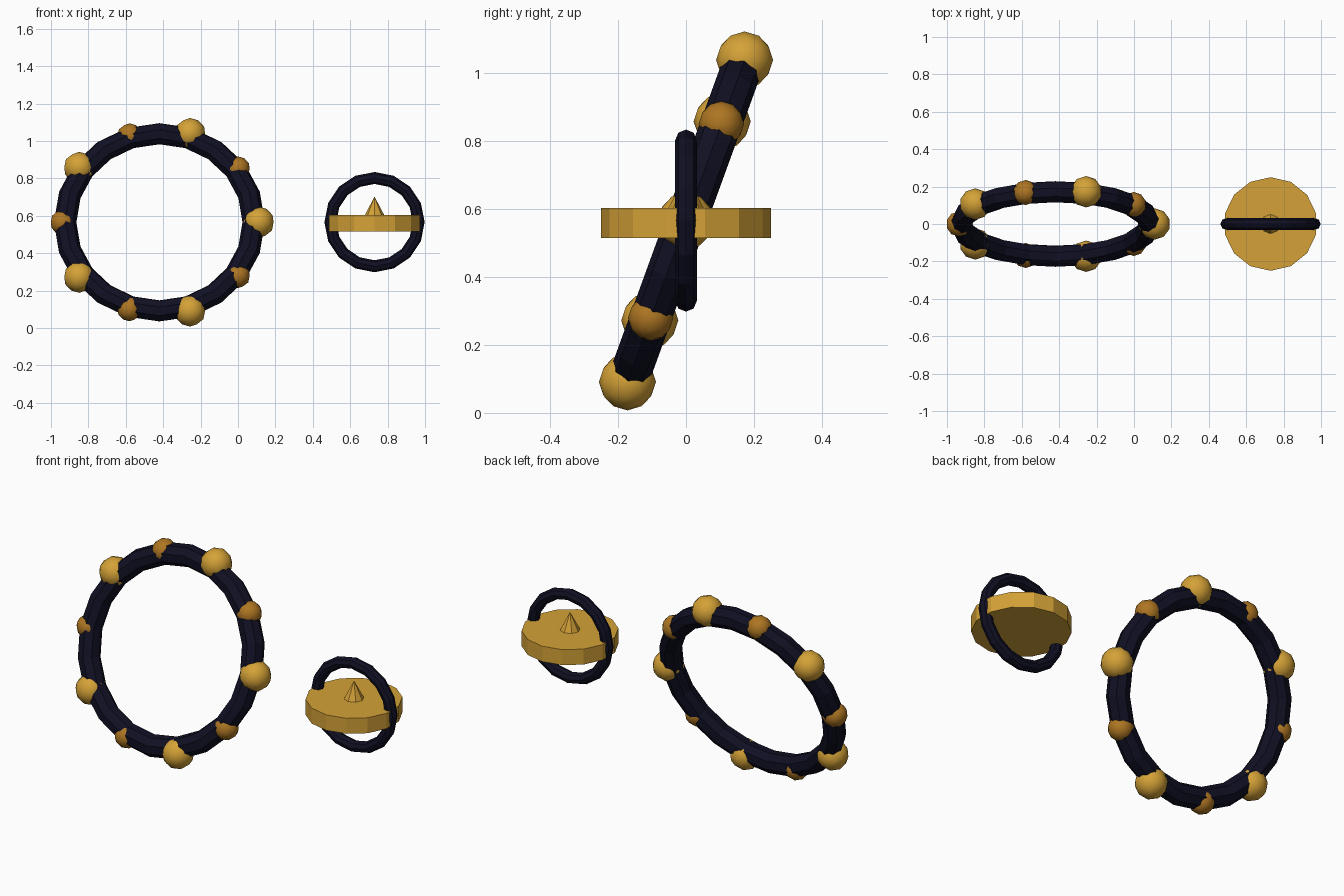
import bpy, math
from mathutils import Vector, Matrix

if "Cube" in bpy.data.objects:
    bpy.data.objects.remove(bpy.data.objects["Cube"])


def material(name, rgb):
    m = bpy.data.materials.new(name)
    m.diffuse_color = (*rgb, 1)
    m.use_nodes = True
    m.node_tree.nodes["Principled BSDF"].inputs["Base Color"].default_value = m.diffuse_color
    return m


navy = material("dark navy", (0.005, 0.005, 0.017))
gold = material("gold", (0.66, 0.36, 0.038))
bronze = material("bronze", (0.42, 0.18, 0.016))


def finish(name, mat, smooth=None):
    ob = bpy.context.object
    ob.name = name
    ob.data.materials.append(mat)
    if smooth:
        bpy.ops.object.shade_smooth_by_angle(angle=math.radians(smooth))
    return ob


def ring(name, centre, major, minor, segs, sides, tilt):
    bpy.ops.mesh.primitive_torus_add(location=centre, rotation=(tilt, 0, 0),
                                     major_radius=major, minor_radius=minor,
                                     major_segments=segs, minor_segments=sides)
    finish(name, navy)


# Large tilted hoop
hoop_centre = Vector((-0.42, 0, 0.565))
tilt = math.radians(70)
ring("large_hoop", hoop_centre, 0.504, 0.06, 20, 8, tilt)

# Ten beads around the hoop, large gold alternating with small bronze
spin = Matrix.Rotation(tilt, 3, 'X')
for i in range(10):
    a = i * math.pi / 5
    big = i % 2 == 0
    r = 0.53 if big else 0.517
    pos = hoop_centre + spin @ Vector((r * math.cos(a), r * math.sin(a), 0))
    bpy.ops.mesh.primitive_ico_sphere_add(subdivisions=2, location=pos,
                                          radius=0.084 if big else 0.067)
    finish(f"{'large' if big else 'small'}_bead_{i // 2 + 1}",
           gold if big else bronze, 60)

# Small upright ring around the disc
hub = Vector((0.73, 0, 0.566))
ring("small_ring", hub, 0.236, 0.032, 16, 8, math.radians(90))

# Flat disc with a vertex on the y axis
bpy.ops.mesh.primitive_cylinder_add(vertices=14, radius=0.25, depth=0.088,
                                    location=(hub.x, 0, 0.559))
finish("disc", gold)

# Pointed stud on top of the disc
bpy.ops.mesh.primitive_cone_add(vertices=8, radius1=0.055, radius2=0, depth=0.105,
                                location=(hub.x, 0, 0.65))
finish("stud", gold)
